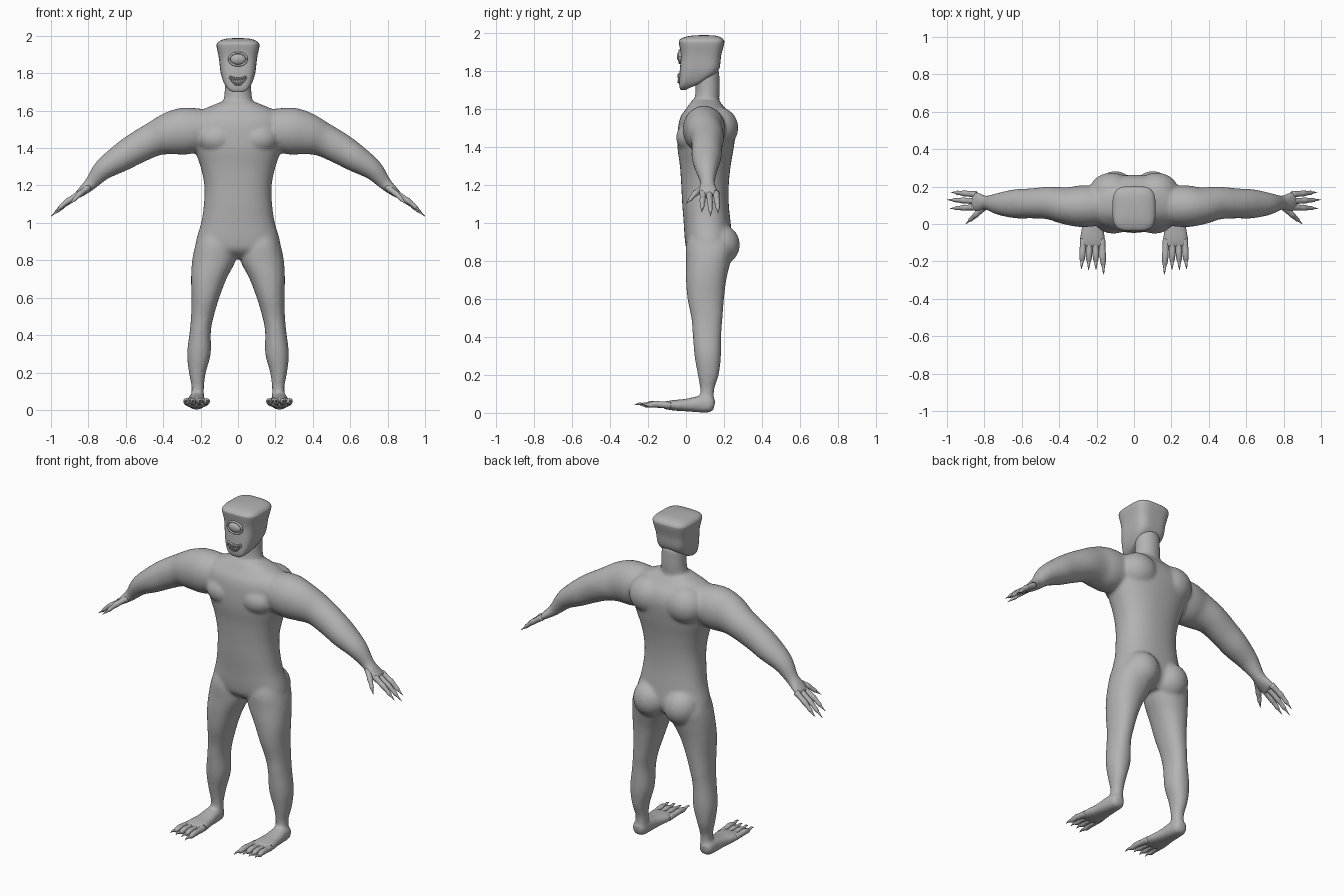
import bpy, bmesh, math
from mathutils import Vector, Matrix

X, Y, Z = Vector((1, 0, 0)), Vector((0, 1, 0)), Vector((0, 0, 1))
grey = bpy.data.materials.new("skin grey")
grey.diffuse_color = (0.45, 0.45, 0.45, 1)


def refine(pts, k):
    """Catmull-Rom interpolation of tuples."""
    out = []
    for i in range(len(pts) - 1):
        a, b, c, d = pts[max(i - 1, 0)], pts[i], pts[i + 1], pts[min(i + 2, len(pts) - 1)]
        for j in range(k):
            t = j / k
            out.append([0.5 * (2 * q + (r - p) * t + (2 * p - 5 * q + 4 * r - s) * t * t
                               + (3 * q - p - 3 * r + s) * t ** 3)
                        for p, q, r, s in zip(a, b, c, d)])
    return out + [list(pts[-1])]


def tube(bm, pts, ref, axis=None, n=32, e=2.0, k=4):
    """Loft superellipse rings through (x, y, z, radius along ref, other radius)."""
    pts = refine(pts, k)
    rings = []
    for i, p in enumerate(pts):
        c = Vector(p[:3])
        t = axis or (Vector(pts[min(i + 1, len(pts) - 1)][:3])
                     - Vector(pts[max(i - 1, 0)][:3])).normalized()
        u = (ref - t * ref.dot(t)).normalized()
        v = t.cross(u)
        ring = []
        for j in range(n):
            a = 2 * math.pi * j / n
            ca, sa = math.cos(a), math.sin(a)
            ring.append(bm.verts.new(
                c + u * max(p[3], .001) * math.copysign(abs(ca) ** (2 / e), ca)
                + v * max(p[4], .001) * math.copysign(abs(sa) ** (2 / e), sa)))
        rings.append(ring)
    for r, q in zip(rings, rings[1:]):
        for j in range(n):
            bm.faces.new((r[j], r[(j + 1) % n], q[(j + 1) % n], q[j]))
    bm.faces.new(rings[0][::-1])
    bm.faces.new(rings[-1])


def boxes(rows, s=1):
    """(z, x0, x1, y0, y1) extents to tube points."""
    return [(s * (a + b) / 2, (c + d) / 2, z, (b - a) / 2, (d - c) / 2) for z, a, b, c, d in rows]


def ball(bm, c, r):
    bmesh.ops.create_uvsphere(bm, u_segments=32, v_segments=16, radius=1,
                              matrix=Matrix.Translation(c) @ Matrix.Diagonal((*r, 1)))


def finish(bm, name):
    bmesh.ops.recalc_face_normals(bm, faces=bm.faces)
    me = bpy.data.meshes.new(name)
    bm.to_mesh(me)
    bm.free()
    me.materials.append(grey)
    me.shade_smooth()
    ob = bpy.data.objects.new(name, me)
    bpy.context.collection.objects.link(ob)
    return ob


# Body: torso, neck, arms, legs and feet fused into one skin
bm = bmesh.new()
tube(bm, boxes([(z, -a, a, f, b) for z, a, f, b in [
    (.81, .13, .06, .19), (.85, .215, .01, .23), (.90, .225, -.005, .245), (1.0, .197, -.012, .235),
    (1.1, .182, -.02, .225), (1.2, .18, -.025, .225), (1.3, .2, -.032, .235), (1.4, .235, -.045, .252),
    (1.5, .26, -.042, .262), (1.56, .25, -.028, .245), (1.60, .2, -.0, .21), (1.635, .12, .025, .18),
    (1.65, .08, .04, .165)]]), X, Z, 48, 2.3)
tube(bm, boxes([(1.56, -.085, .085, .04, .175), (1.65, -.078, .078, .045, .175),
                (1.70, -.072, .072, .05, .178), (1.80, -.07, .07, .05, .175)]), X, Z)
for s in (1, -1):
    # arm and palm
    tube(bm, [(s * x, y, z, a, b) for x, y, z, a, b in [
        (.12, .10, 1.50, .10, .10), (.27, .095, 1.492, .112, .125), (.36, .097, 1.478, .10, .115),
        (.45, .112, 1.447, .088, .092), (.55, .11, 1.395, .08, .083), (.63, .108, 1.345, .078, .074),
        (.72, .108, 1.285, .06, .056), (.785, .114, 1.212, .038, .036), (.82, .114, 1.18, .048, .028),
        (.862, .122, 1.145, .054, .018)]], Y)
    # leg
    tube(bm, boxes([
        (.95, .03, .20, .02, .21), (.88, .01, .228, .0, .25), (.80, .012, .245, .0, .235),
        (.70, .062, .251, .0, .212), (.60, .10, .248, .008, .2), (.50, .13, .251, .028, .192),
        (.42, .145, .258, .035, .186), (.30, .146, .272, .045, .184), (.20, .172, .262, .062, .172),
        (.12, .182, .248, .075, .148), (.04, .18, .255, .07, .148)], s), X, Z, e=2.2)
    # foot
    tube(bm, [(s * .222, y, z, a, b) for y, z, a, b in [
        (.15, .04, .022, .022), (.13, .043, .04, .04), (.08, .046, .046, .044), (.0, .041, .054, .033),
        (-.07, .04, .067, .027), (-.125, .04, .067, .017)]], X, e=2.4)
    # buttock, chest and shoulder blade
    ball(bm, (s * .1, .175, .885), (.105, .108, .11))
    ball(bm, (s * .11, .04, 1.45), (.11, .092, .085))
    ball(bm, (s * .12, .17, 1.50), (.12, .105, .11))
body = finish(bm, "body")
rm = body.modifiers.new("fuse", 'REMESH')
rm.mode, rm.voxel_size, rm.use_smooth_shade = 'VOXEL', .009, True
sm = body.modifiers.new("soften", 'SMOOTH')
sm.factor, sm.iterations = .5, 8

# Fingers and thumbs, each tapering to a claw
bm = bmesh.new()
for s in (1, -1):
    for base, tip in [((.845, .158, 1.158), (.98, .17, 1.05)), ((.845, .122, 1.158), (1.0, .13, 1.035)),
                      ((.845, .09, 1.158), (.985, .083, 1.055)), ((.80, .09, 1.19), (.90, .0, 1.10))]:
        a, b = Vector(base), Vector(tip)
        path = []
        for t, r, lift in [(0, .018, 0), (.3, .015, .004), (.45, .016, .006), (.6, .012, .005),
                           (.75, .011, .002), (.8, .007, .001), (1, .001, 0)]:
            p = a.lerp(b, t) + Z * lift
            path.append((s * p.x, p.y, p.z, r, r))
        tube(bm, path, Y, n=12, k=3)
finish(bm, "fingers")

# Toes with claws
bm = bmesh.new()
for s in (1, -1):
    for x0, x1, tip in [(.172, .162, -.27), (.206, .203, -.245), (.238, .243, -.245), (.270, .281, -.24)]:
        path = []
        for t, z, r in [(0, .04, .018), (.3, .043, .017), (.5, .046, .017), (.68, .042, .014),
                        (.76, .043, .009), (.88, .048, .006), (1, .042, .001)]:
            path.append((s * (x0 + (x1 - x0) * t), -.08 + (tip + .08) * t, z, r, r))
        tube(bm, path, X, n=12, k=3)
finish(bm, "toes")

# Head: flat-faced block narrowing to the jaw
bm = bmesh.new()
tube(bm, boxes([(z, -a, a, f, b) for z, a, f, b in [
    (1.70, .028, -.028, .0), (1.715, .052, -.034, .03), (1.745, .074, -.036, .10),
    (1.80, .092, -.033, .17), (1.88, .102, -.027, .185), (1.94, .114, -.036, .2),
    (1.96, .112, -.036, .2), (1.975, .095, -.015, .185), (1.985, .06, .03, .155),
    (1.988, .01, .085, .1)]]), X, Z, 64, 3.6)
finish(bm, "head")

# Single eye with a raised lid ring
bm = bmesh.new()
ball(bm, (0, -.024, 1.875), (.043, .024, .031))
tube(bm, [(.047 * math.cos(a), -.03, 1.875 + .034 * math.sin(a), .009, .006)
          for a in [i * math.pi / 12 for i in range(25)]], Y, n=10, k=2)
finish(bm, "eye")

# Mouth: two curved lips and pointed teeth
bm = bmesh.new()
for mid, bend in ((1.772, .012), (1.738, .04)):
    tube(bm, [(x * .045, -.034, mid + bend * x * x, .008, .005)
              for x in (-1, -.6, -.2, .2, .6, 1)], Y, n=10)
finish(bm, "lips")
bm = bmesh.new()
for i in range(7):
    x = (i - 3) / 3.4
    for z, flip in ((1.765 + .012 * x * x, math.pi), (1.747 + .034 * x * x, 0)):
        bmesh.ops.create_cone(bm, cap_ends=True, segments=8, radius1=.006, radius2=.0005, depth=.02,
                              matrix=Matrix.Translation((x * .042, -.039, z)) @ Matrix.Rotation(flip, 4, 'X'))
finish(bm, "teeth")
